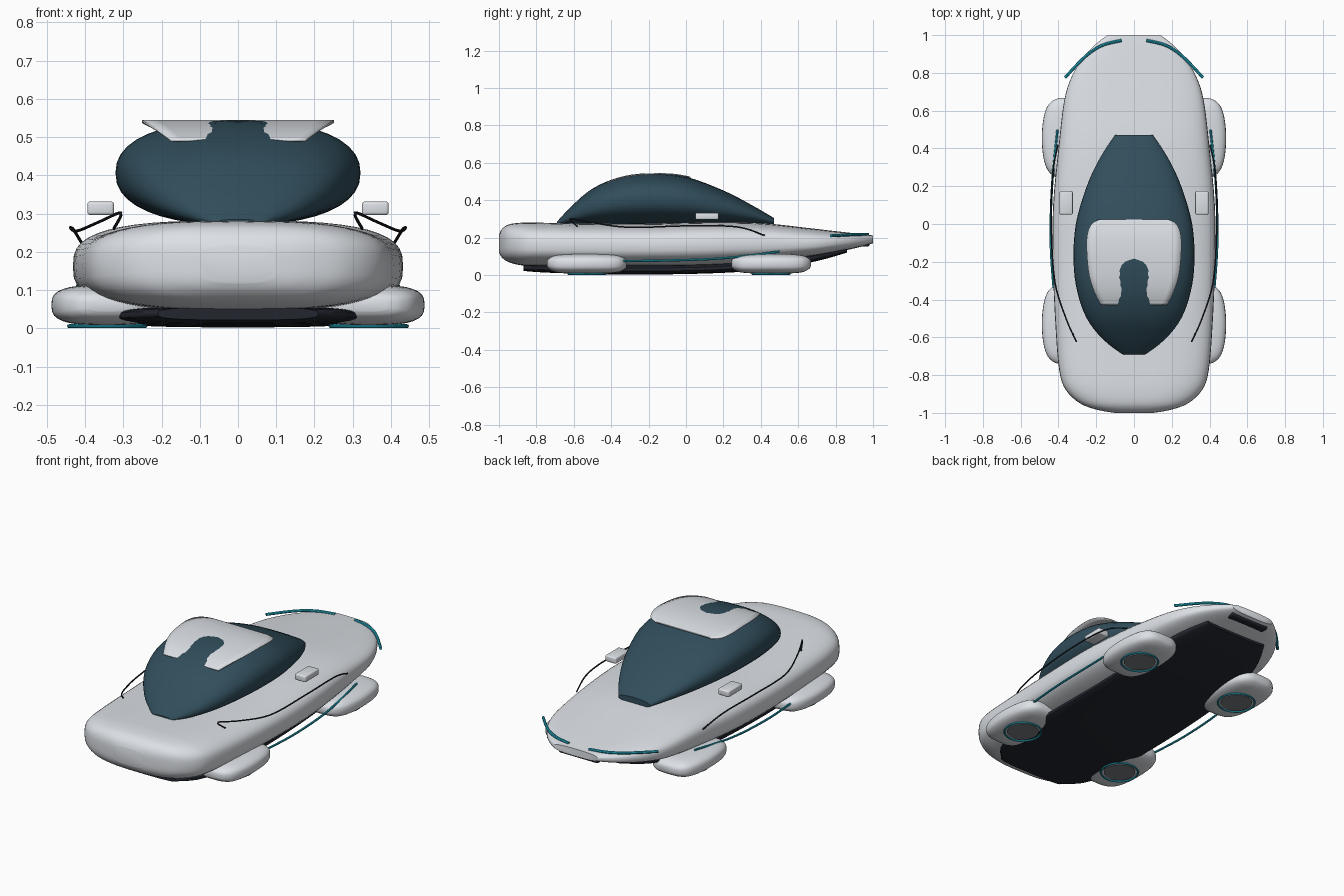
import bpy, bmesh, math
from mathutils import Vector

if "Cube" in bpy.data.objects:
    bpy.data.objects.remove(bpy.data.objects["Cube"])


def material(name, rgb):
    m = bpy.data.materials.new(name)
    m.diffuse_color = (*rgb, 1)
    m.use_nodes = True
    m.node_tree.nodes["Principled BSDF"].inputs["Base Color"].default_value = m.diffuse_color
    return m


WHITE = material("pearl", (0.72, 0.75, 0.79))
GLASS = material("tinted_glass", (0.03, 0.075, 0.105))
DARK = material("dark_trim", (0.016, 0.02, 0.028))
CYAN = material("cyan_glow", (0.02, 0.45, 0.6))
GREY = material("vent_grey", (0.2, 0.21, 0.22))


def finish(name, bm, mat, angle=40):
    bmesh.ops.recalc_face_normals(bm, faces=bm.faces)
    me = bpy.data.meshes.new(name)
    bm.to_mesh(me)
    bm.free()
    ob = bpy.data.objects.new(name, me)
    bpy.context.collection.objects.link(ob)
    me.materials.append(mat)
    bpy.ops.object.select_all(action='DESELECT')
    ob.select_set(True)
    bpy.context.view_layer.objects.active = ob
    bpy.ops.object.shade_smooth_by_angle(angle=math.radians(angle))
    return ob


def spline(pts, steps):
    """Catmull-Rom through any-dimension points."""
    out = []
    for i in range(len(pts) - 1):
        p0, p1, p2, p3 = pts[max(i - 1, 0)], pts[i], pts[i + 1], pts[min(i + 2, len(pts) - 1)]
        for s in range(steps):
            t = s / steps
            out.append([0.5 * (2 * b + (c - a) * t + (2 * a - 5 * b + 4 * c - d) * t * t
                               + (3 * b - a - 3 * c + d) * t ** 3)
                        for a, b, c, d in zip(p0, p1, p2, p3)])
    return out + [list(pts[-1])]


def loft(name, stations, mat, n=2.5, sides=40, steps=4, cx=0):
    """Superellipse sections; each station is (y, half width, z low, z high)."""
    bm = bmesh.new()
    rings = []
    for y, w, lo, hi in spline(stations, steps):
        ring = []
        for k in range(sides):
            a = math.tau * k / sides
            c, s = math.cos(a), math.sin(a)
            px = math.copysign(abs(c) ** (2 / n), c) * w
            pz = math.copysign(abs(s) ** (2 / n), s) * (hi - lo) / 2
            ring.append(bm.verts.new((cx + px, y, (lo + hi) / 2 + pz)))
        rings.append(ring)
    for r, q in zip(rings, rings[1:]):
        for k in range(sides):
            j = (k + 1) % sides
            bm.faces.new((r[k], r[j], q[j], q[k]))
    bm.faces.new(rings[0])
    bm.faces.new(rings[-1])
    return finish(name, bm, mat)


def tube(name, pts, radius, mat, steps=6, closed=False, sides=8):
    path = [Vector(p) for p in (pts if closed else spline(pts, steps))]
    bm = bmesh.new()
    rings, m = [], len(path)
    for i, p in enumerate(path):
        if closed:
            t = path[(i + 1) % m] - path[i - 1]
        else:
            t = path[min(i + 1, m - 1)] - path[max(i - 1, 0)]
        u = t.cross(Vector((0, 0, 1))).normalized()
        v = u.cross(t).normalized()
        rings.append([bm.verts.new(p + radius * (u * math.cos(math.tau * k / sides)
                                                 + v * math.sin(math.tau * k / sides)))
                      for k in range(sides)])
    for r, q in zip(rings, rings[1:] + rings[:1] if closed else rings[1:]):
        for k in range(sides):
            j = (k + 1) % sides
            bm.faces.new((r[k], r[j], q[j], q[k]))
    if not closed:
        bm.faces.new(rings[0])
        bm.faces.new(rings[-1])
    return finish(name, bm, mat)


def box(name, loc, size, mat, bevel):
    bm = bmesh.new()
    bmesh.ops.create_cube(bm, size=1)
    for v in bm.verts:
        v.co = Vector(loc) + Vector([a * b for a, b in zip(v.co, size)])
    bmesh.ops.bevel(bm, geom=bm.edges[:], offset=bevel, segments=3, profile=0.5, affect='EDGES')
    return finish(name, bm, mat)


# Main body shell
loft("body", [(-1, 0.10, 0.12, 0.215), (-0.985, 0.19, 0.095, 0.245), (-0.95, 0.285, 0.07, 0.27),
              (-0.88, 0.36, 0.052, 0.28), (-0.78, 0.395, 0.048, 0.28), (-0.55, 0.415, 0.045, 0.276),
              (-0.2, 0.43, 0.045, 0.275), (0.1, 0.428, 0.048, 0.282), (0.4, 0.40, 0.062, 0.278),
              (0.65, 0.37, 0.09, 0.252), (0.78, 0.33, 0.115, 0.237), (0.88, 0.27, 0.138, 0.226),
              (0.95, 0.205, 0.155, 0.218), (1, 0.14, 0.17, 0.212)], WHITE, n=3, sides=48)

# Glass canopy
loft("canopy", [(-0.69, 0.06, 0.265, 0.285), (-0.61, 0.165, 0.265, 0.37), (-0.5, 0.25, 0.268, 0.462),
                (-0.36, 0.30, 0.27, 0.522), (-0.2, 0.32, 0.27, 0.544), (0, 0.308, 0.27, 0.525),
                (0.2, 0.25, 0.27, 0.452), (0.35, 0.18, 0.27, 0.375), (0.47, 0.10, 0.265, 0.305)],
     GLASS, n=2.3)

# Roof panel: thin sheet curved front to back
bm = bmesh.new()
rows = []
for y, w, z in spline([(-0.43, 0.175, 0.494), (-0.36, 0.21, 0.52), (-0.27, 0.238, 0.537), (-0.15, 0.25, 0.545),
                       (-0.06, 0.248, 0.541), (0, 0.225, 0.531), (0.025, 0.18, 0.525)], 4):
    rows.append([bm.verts.new((w * (k / 6 - 1), y, z)) for k in range(13)])
for r, q in zip(rows, rows[1:]):
    for k in range(12):
        bm.faces.new((r[k], r[k + 1], q[k + 1], q[k]))
panel = finish("roof_panel", bm, WHITE)
solid = panel.modifiers.new("thickness", 'SOLIDIFY')
solid.thickness = 0.006

# Dark underbody tray and tail vent
loft("underbody", [(-0.87, 0.21, 0.022, 0.055), (-0.72, 0.315, 0.012, 0.057), (-0.35, 0.335, 0.003, 0.057),
                   (0.1, 0.33, 0.008, 0.06), (0.45, 0.315, 0.03, 0.085), (0.7, 0.275, 0.075, 0.12),
                   (0.86, 0.20, 0.12, 0.15)], DARK, n=3.2)
box("tail_vent", (0, 0.955, 0.163), (0.25, 0.05, 0.022), DARK, 0.008)

for side, sx in (("right", 1), ("left", -1)):
    # Hover pods with glowing rings underneath
    for end, cy in (("front", -0.53), ("rear", 0.455)):
        half = [(-0.212, 0.05, 0.045, 0.078), (-0.2, 0.085, 0.03, 0.092), (-0.165, 0.118, 0.015, 0.106),
                (-0.1, 0.138, 0.009, 0.112), (0, 0.146, 0.008, 0.114)]
        full = half + [(-y, w, a, b) for y, w, a, b in half[-2::-1]]
        loft(f"{side}_{end}_pod", [(y + cy, w, a, b) for y, w, a, b in full],
             WHITE, n=3, sides=32, cx=sx * 0.342)
        tube(f"{side}_{end}_pod_ring",
             [(sx * 0.342 + 0.1 * math.cos(math.tau * k / 40), cy + 0.1 * math.sin(math.tau * k / 40), 0.006)
              for k in range(40)], 0.005, CYAN, closed=True)
        bm = bmesh.new()
        bmesh.ops.create_cone(bm, cap_ends=True, segments=40, radius1=0.085, radius2=0.085, depth=0.006)
        bmesh.ops.translate(bm, verts=bm.verts, vec=(sx * 0.342, cy, 0.008))
        finish(f"{side}_{end}_pod_vent", bm, GREY)

    # Side mirror
    box(f"{side}_mirror", (sx * 0.359, 0.112, 0.314), (0.07, 0.125, 0.036), WHITE, 0.008)

    # Glowing sill and tail strips
    tube(f"{side}_sill_light", [(sx * x, y, z) for x, y, z in
         ((0.425, -0.35, 0.075), (0.441, -0.1, 0.078), (0.434, 0.2, 0.09), (0.405, 0.5, 0.125))], 0.006, CYAN)
    tube(f"{side}_tail_light", [(sx * x, y, z) for x, y, z in
         ((0.065, 0.972, 0.218), (0.17, 0.945, 0.218), (0.26, 0.885, 0.216), (0.365, 0.775, 0.21))], 0.008, CYAN)

    # Shoulder seam line with a short hooked end
    tube(f"{side}_shoulder_seam", [(sx * x, y, z) for x, y, z in
         ((0.402, 0.42, 0.212), (0.43, 0.27, 0.258), (0.438, 0.0, 0.263), (0.42, -0.3, 0.255),
          (0.36, -0.5, 0.28), (0.306, -0.62, 0.302), (0.325, -0.58, 0.26))], 0.004, DARK, steps=5)
